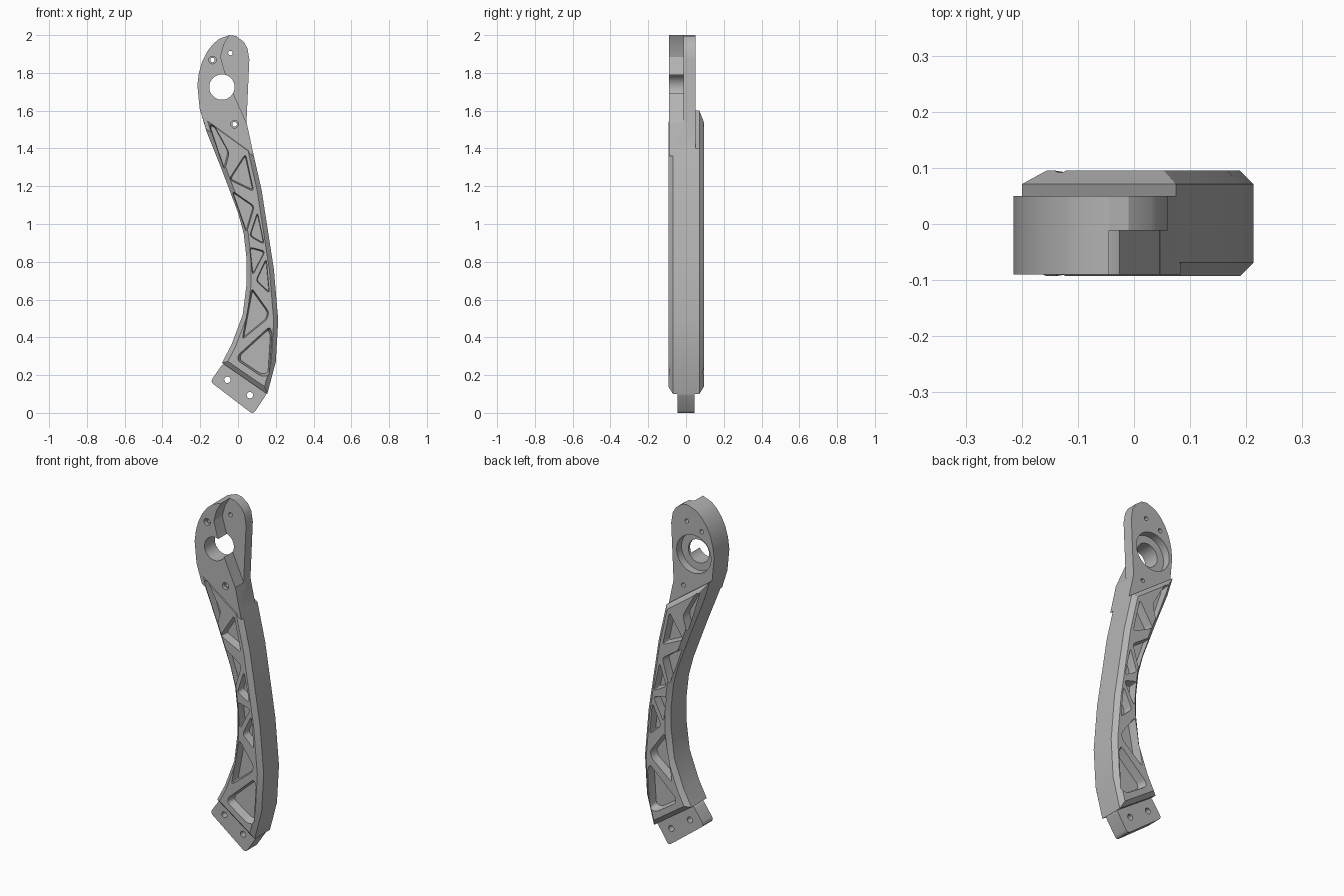
import bpy
import bmesh
import math
from mathutils import Vector

if "Cube" in bpy.data.objects:
    bpy.data.objects.remove(bpy.data.objects["Cube"])

FRONT, BACK, WEB = -0.093, 0.095, 0.045

metal = bpy.data.materials.new("machined grey")
metal.use_nodes = True
grey = (0.46, 0.46, 0.46, 1)
metal.diffuse_color = grey
metal.node_tree.nodes["Principled BSDF"].inputs["Base Color"].default_value = grey


def rounded(points, r, steps=4):
    """Round every corner of a closed outline."""
    pts = [Vector(p) for p in points]
    out = []
    for i, p in enumerate(pts):
        a, b = pts[i - 1] - p, pts[(i + 1) % len(pts)] - p
        s = p + a.normalized() * min(r, a.length * 0.4)
        e = p + b.normalized() * min(r, b.length * 0.4)
        for k in range(steps + 1):
            t = k / steps
            out.append(s * (1 - t) ** 2 + p * 2 * t * (1 - t) + e * t * t)
    return out


def circle(x, z, r, n=32):
    return [(x + r * math.cos(k * math.tau / n), z + r * math.sin(k * math.tau / n))
            for k in range(n)]


def prisms(name, outlines, y0, y1, shrink=1.0, chamfer=0.0):
    """Extrude x-z outlines from y0 to y1; shrink tapers the y1 end."""
    bm = bmesh.new()
    for line in outlines:
        pts = [Vector(p) for p in line]
        mid = sum(pts, Vector((0, 0))) / len(pts)
        ends = [p.lerp(mid, 1 - shrink) for p in pts]
        a = [bm.verts.new((p.x, y0, p.y)) for p in pts]
        b = [bm.verts.new((p.x, y1, p.y)) for p in ends]
        caps = [bm.faces.new(a), bm.faces.new(b[::-1])]
        for i in range(len(a)):
            j = (i + 1) % len(a)
            bm.faces.new((a[j], a[i], b[i], b[j]))
    bmesh.ops.recalc_face_normals(bm, faces=bm.faces)
    if chamfer:
        rim = {e for f in caps for e in f.edges}
        bmesh.ops.bevel(bm, geom=list(rim), offset=chamfer, segments=1,
                        affect='EDGES')
    mesh = bpy.data.meshes.new(name)
    bm.to_mesh(mesh)
    bm.free()
    ob = bpy.data.objects.new(name, mesh)
    bpy.context.collection.objects.link(ob)
    mesh.materials.append(metal)
    return ob


def activate(ob):
    bpy.ops.object.select_all(action='DESELECT')
    ob.select_set(True)
    bpy.context.view_layer.objects.active = ob


def cut(ob, cutters):
    activate(ob)
    for c in cutters:
        mod = ob.modifiers.new("cut", 'BOOLEAN')
        mod.operation = 'DIFFERENCE'
        mod.solver = 'EXACT'
        mod.object = c
        bpy.ops.object.modifier_apply(modifier=mod.name)


# Curved arm, chamfered along both rims
inner_edge = [(-.2, 1.6), (-.165, 1.485), (-.085, 1.285), (0, 1.06), (.03, .95),
              (.045, .82), (.045, .68), (.025, .52), (-.035, .36), (-.085, .265)]
outer_edge = [(.155, .1), (.2, .27), (.213, .49), (.19, .76), (.125, 1.18), (.075, 1.4)]
arm = prisms("arm", [inner_edge + outer_edge], FRONT, BACK, chamfer=.024)

# Pivot head, overlapping the top of the arm
head_outline = [(-.168, 1.5), (-.203, 1.61), (-.215, 1.735), (-.207, 1.8), (-.19, 1.86),
                (-.165, 1.91), (-.135, 1.95), (-.1, 1.98), (-.045, 2), (-.01, 1.995),
                (.03, 1.965), (.05, 1.93), (.06, 1.87), (.045, 1.54), (.075, 1.4), (.084, 1.36)]
head = prisms("pivot_head", [head_outline], -.09, .05)

# Mounting tab at the foot
tab_outline = [(-.075, .268), (-.147, .165), (.08, -.008), (.158, .11)]
tab = prisms("mounting_tab", [rounded(tab_outline, .022)], -WEB, WEB)

# Truss pockets on both faces
pockets = [
    [(-.155, 1.53), (-.13, 1.53), (-.045, 1.375), (-.07, 1.28)],
    [(.04, 1.375), (-.05, 1.235), (.085, 1.17)],
    [(-.035, 1.18), (.088, 1.095), (.045, .95)],
    [(.103, 1.065), (.06, .935), (.14, .89)],
    [(.06, .88), (.145, .857), (.077, .725)],
    [(.15, .82), (.093, .7), (.167, .63)],
    [(.072, .665), (.165, .535), (.155, .495), (.02, .385)],
    [(-.003, .305), (.167, .46), (.182, .43), (.167, .195), (.125, .19), (-.003, .275)],
]
pockets = [rounded(p, .02) for p in pockets]
front_pockets = prisms("front_pocket_cutter", pockets, FRONT - .01, -WEB, shrink=.86)
back_pockets = prisms("back_pocket_cutter", pockets, BACK + .01, WEB, shrink=.86)

# Stepped front recess, bearing bore and bolt holes in the head
step = [(-.045, 2.1), (-.045, 2), (-.075, 1.95), (-.092, 1.885), (-.07, 1.805),
        (-.02, 1.68), (.045, 1.535), (.2, 1.5), (.2, 2.1)]
recess = prisms("recess_cutter", [step], -.2, -.012)
bore = prisms("bore_cutter", [circle(-.085, 1.725, .067, 48)], -.2, .2)
seat = prisms("bearing_seat_cutter", [circle(-.085, 1.725, .11, 48)], .005, .2)
bolts = [(-.135, 1.868), (-.04, 1.905), (-.018, 1.528)]
holes = prisms("bolt_hole_cutter", [circle(x, z, .012, 16) for x, z in bolts], -.2, .2)
sinks = prisms("bolt_sink_cutter", [circle(x, z, .02, 16) for x, z in bolts], -.2, -.07)
tab_holes = prisms("tab_hole_cutter",
                   [circle(-.056, .175, .017, 20), circle(.063, .094, .017, 20)], -.2, .2)

cut(arm, [front_pockets, back_pockets])
cut(head, [front_pockets, back_pockets, recess, bore, seat, holes, sinks])
cut(tab, [tab_holes])

for c in (front_pockets, back_pockets, recess, bore, seat, holes, sinks, tab_holes):
    bpy.data.objects.remove(c)

for ob in (arm, head, tab):
    activate(ob)
    bpy.ops.object.shade_smooth_by_angle(angle=math.radians(25))
